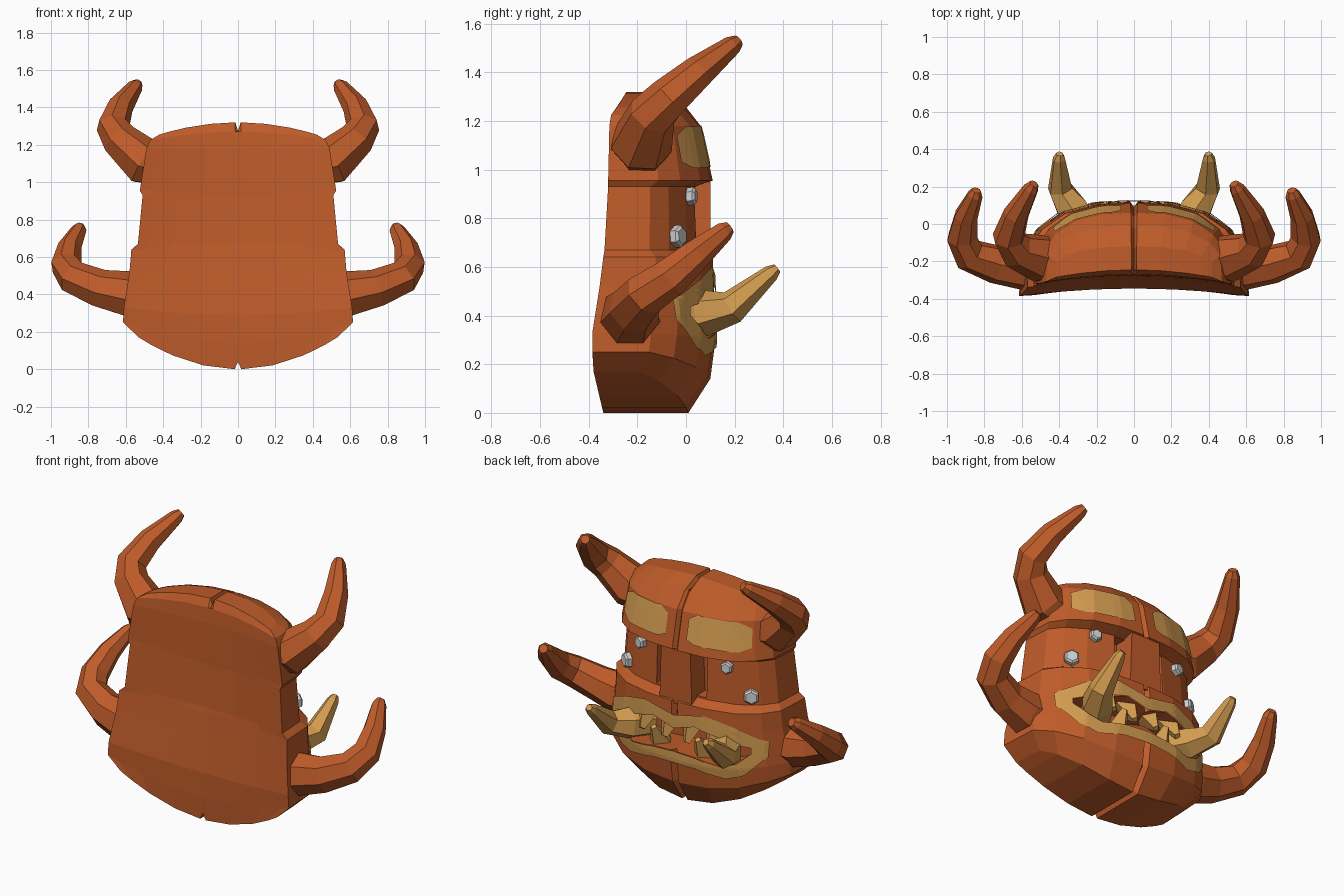
import bpy, bmesh, math
from mathutils import Vector
from mathutils.bvhtree import BVHTree

if "Cube" in bpy.data.objects:
    bpy.data.objects.remove(bpy.data.objects["Cube"])


def material(name, rgb):
    m = bpy.data.materials.new(name)
    m.use_nodes = True
    m.diffuse_color = (*rgb, 1)
    m.node_tree.nodes["Principled BSDF"].inputs["Base Color"].default_value = (*rgb, 1)
    return m


clay = material("red clay", (0.52, 0.106, 0.023))
ivory = material("ochre ivory", (0.65, 0.33, 0.08))
steel = material("grey steel", (0.62, 0.62, 0.62))


def finish(name, bm, mat, solid=True):
    if solid:
        bmesh.ops.recalc_face_normals(bm, faces=bm.faces)
    me = bpy.data.meshes.new(name)
    bm.to_mesh(me)
    bm.free()
    me.materials.append(mat)
    ob = bpy.data.objects.new(name, me)
    bpy.context.collection.objects.link(ob)
    return ob


def loft(name, rings, mat):
    """Closed skin through rings of equal length, capped at both ends."""
    bm = bmesh.new()
    rows = [[bm.verts.new(p) for p in r] for r in rings]
    n = len(rows[0])
    for a, b in zip(rows, rows[1:]):
        for i in range(n):
            j = (i + 1) % n
            bm.faces.new((a[i], a[j], b[j], b[i]))
    for r in (rows[0], rows[-1]):
        bm.faces.new(r)
    return finish(name, bm, mat)


def tube(name, path, radii, mat, side=1, sides=7):
    """Tapered many-sided tube along a path."""
    pts = [Vector((side * x, y, z)) for x, y, z in path]
    rings = []
    up = Vector((0, 0, 1))
    for i, (p, r) in enumerate(zip(pts, radii)):
        t = (pts[min(i + 1, len(pts) - 1)] - pts[max(i - 1, 0)]).normalized()
        up = (up - t * up.dot(t)).normalized()
        w = t.cross(up)
        angles = [2 * math.pi * k / sides for k in range(sides)]
        rings.append([p + r * (up * math.cos(a) + w * math.sin(a)) for a in angles])
    return loft(name, rings, mat)


def box(name, x, y, z, mat, taper=1.0):
    ring = lambda h, k: [(x[0] * k, y[0], h), (x[1] * k, y[0], h),
                         (x[1] * k, y[1], h), (x[0] * k, y[1], h)]
    return loft(name, [ring(z[0], 1), ring(z[1], taper)], mat)


# Mask body: rows of z, rise at the edge, half width, face y, rear y
rows = [(0.0, 0.17, 0.53, 0.01, -0.38), (0.14, 0.11, 0.615, 0.10, -0.385),
        (0.29, 0.04, 0.61, 0.12, -0.385), (0.52, 0, 0.58, 0.115, -0.355),
        (0.64, 0, 0.57, 0.11, -0.34), (0.67, 0, 0.535, 0.05, -0.335),
        (0.93, 0, 0.51, 0.04, -0.32), (0.955, 0, 0.525, 0.11, -0.32),
        (1.18, 0, 0.49, 0.06, -0.315), (1.27, -0.045, 0.47, -0.01, -0.308),
        (1.32, -0.065, 0.42, -0.12, -0.285)]
half = [(1.0, 0.52), (0.88, 0.31), (0.66, 0.12), (0.35, 0.02), (0.035, 0), (0, 0.06)]
columns = [(-u, d) for u, d in half] + half[-2::-1]
bm = bmesh.new()
grid = []
for k, (z, rise, hw, yf, yb) in enumerate(rows):
    notch = {0: 0.04, len(rows) - 1: -0.045}.get(k, 0)
    front, rear = [], []
    for u, d in columns:
        h = z + rise * u * u + (notch if u == 0 else 0)
        front.append(bm.verts.new((hw * u * 0.98, yf - d * (yf - yb), h)))
        rear.append(bm.verts.new((hw * u, yb + 0.04 * (1 - u * u), h)))
    grid.append((front, rear))
last = len(columns) - 1
for (f, r), (f2, r2) in zip(grid, grid[1:]):
    for i in range(last):
        bm.faces.new((f[i], f[i + 1], f2[i + 1], f2[i]))
        bm.faces.new((r[i], r2[i], r2[i + 1], r[i + 1]))
    for i in (0, last):
        bm.faces.new((f[i], f2[i], r2[i], r[i]))
for f, r in (grid[0], grid[-1]):
    for i in range(last):
        bm.faces.new((f[i], r[i], r[i + 1], f[i + 1]))
bmesh.ops.recalc_face_normals(bm, faces=bm.faces)
tree = BVHTree.FromBMesh(bm)
body = finish("mask_body", bm, clay)


def on_face(x, z):
    hit, normal, _, _ = tree.ray_cast(Vector((x, 2, z)), Vector((0, -1, 0)))
    return hit, normal


def skin_point(side, x, z):
    """Point just above the face, bridging the centre crack."""
    hit, normal = on_face(side * max(x, 0.03), z)
    p = hit + normal * 0.008
    if x < 0.03:
        p.x = side * x
    return p


def resample(pts, steps=6):
    out = []
    for (x, z), (x2, z2) in zip(pts, pts[1:]):
        out += [(x + (x2 - x) * s / steps, z + (z2 - z) * s / steps) for s in range(steps)]
    return out + [pts[-1]]


def painted(name, a, b, side, across=5):
    """Thin painted skin between two outlines laid on the face."""
    bm = bmesh.new()
    lines = []
    for (x, z), (x2, z2) in zip(resample(a), resample(b)):
        lines.append([bm.verts.new(skin_point(side, x + (x2 - x) * s / across,
                                              z + (z2 - z) * s / across))
                      for s in range(across + 1)])
    for p, q in zip(lines, lines[1:]):
        for i in range(across):
            face = bm.faces.new((p[i], p[i + 1], q[i + 1], q[i]))
            face.normal_update()
            if face.normal.y < 0:
                face.normal_flip()
    return finish(name, bm, ivory, solid=False)


# Outlines of the lips and brow marks on one half of the face
lip_outer = [(0, 0.56), (0.2, 0.6), (0.36, 0.56), (0.525, 0.47), (0.525, 0.38),
             (0.42, 0.27), (0.32, 0.235), (0.15, 0.265), (0, 0.27)]
lip_inner = [(0, 0.48), (0.14, 0.52), (0.29, 0.48), (0.45, 0.435), (0.45, 0.40),
             (0.38, 0.335), (0.3, 0.305), (0.15, 0.33), (0, 0.34)]
brow_top = [(0.07, 1.15), (0.12, 1.18), (0.35, 1.175), (0.42, 1.14)]
brow_low = [(0.07, 1.03), (0.12, 1.01), (0.37, 1.005), (0.43, 1.03)]

# Cut the mouth and the slots beside the nose
outline = lip_inner + [(-x, z) for x, z in lip_inner[-2:0:-1]]
cutters = [loft("mouth_cutter", [[(x, y, z) for x, z in outline] for y in (-0.08, 0.4)], clay)]
for s in (-1, 1):
    xs = sorted((s * 0.10, s * 0.17))
    cutters.append(box("slot_cutter", xs, (-0.03, 0.4), (0.68, 0.925), clay))
for c in cutters:
    mod = body.modifiers.new("cut", "BOOLEAN")
    mod.operation = "DIFFERENCE"
    mod.solver = "EXACT"
    mod.object = c
    bpy.context.view_layer.objects.active = body
    bpy.ops.object.modifier_apply(modifier=mod.name)
    bpy.data.objects.remove(c)

# Nose plate
box("nose", (-0.11, 0.11), (-0.05, 0.1), (0.62, 0.95), clay, 0.9)

for s, label in ((1, "left"), (-1, "right")):
    # Horns and tusks
    tube(label + "_upper_horn",
         [(0.4, -0.18, 1.08), (0.5, -0.185, 1.105), (0.63, -0.14, 1.225), (0.67, -0.07, 1.295),
          (0.63, 0.05, 1.4), (0.55, 0.19, 1.51), (0.535, 0.215, 1.53)],
         (0.11, 0.13, 0.1, 0.088, 0.07, 0.042, 0.026), clay, s)
    tube(label + "_lower_horn",
         [(0.46, -0.21, 0.4), (0.6, -0.23, 0.4), (0.74, -0.215, 0.43), (0.88, -0.165, 0.49),
          (0.92, -0.07, 0.555), (0.9, 0.04, 0.65), (0.85, 0.155, 0.745), (0.843, 0.18, 0.763)],
         (0.11, 0.125, 0.105, 0.092, 0.083, 0.065, 0.042, 0.026), clay, s)
    tube(label + "_tusk",
         [(0.25, -0.03, 0.4), (0.33, 0.08, 0.41), (0.395, 0.19, 0.435),
          (0.4, 0.35, 0.575), (0.397, 0.375, 0.595)],
         (0.085, 0.095, 0.07, 0.035, 0.02), ivory, s, 6)
    # Painted lips and brow
    painted(label + "_lip", lip_outer, lip_inner, s)
    painted(label + "_brow_mark", brow_top, brow_low, s)
    # Blunt teeth
    for x, z, z2 in ((0.075, 0.53, 0.4), (0.23, 0.52, 0.41), (0.15, 0.31, 0.44)):
        tube(label + "_tooth", [(x, 0.02, z), (x, 0.1, z2)], (0.08, 0.02), ivory, s, 4)
    # Bolts
    for x, z, r in ((0.29, 0.89, 0.037), (0.415, 0.725, 0.046)):
        p, n = on_face(s * x, z)
        ends = [p - n * 0.02, p + n * 0.025, p + n * 0.035]
        tube(label + "_bolt", ends, (r, r, r * 0.75), steel, 1, 6)
